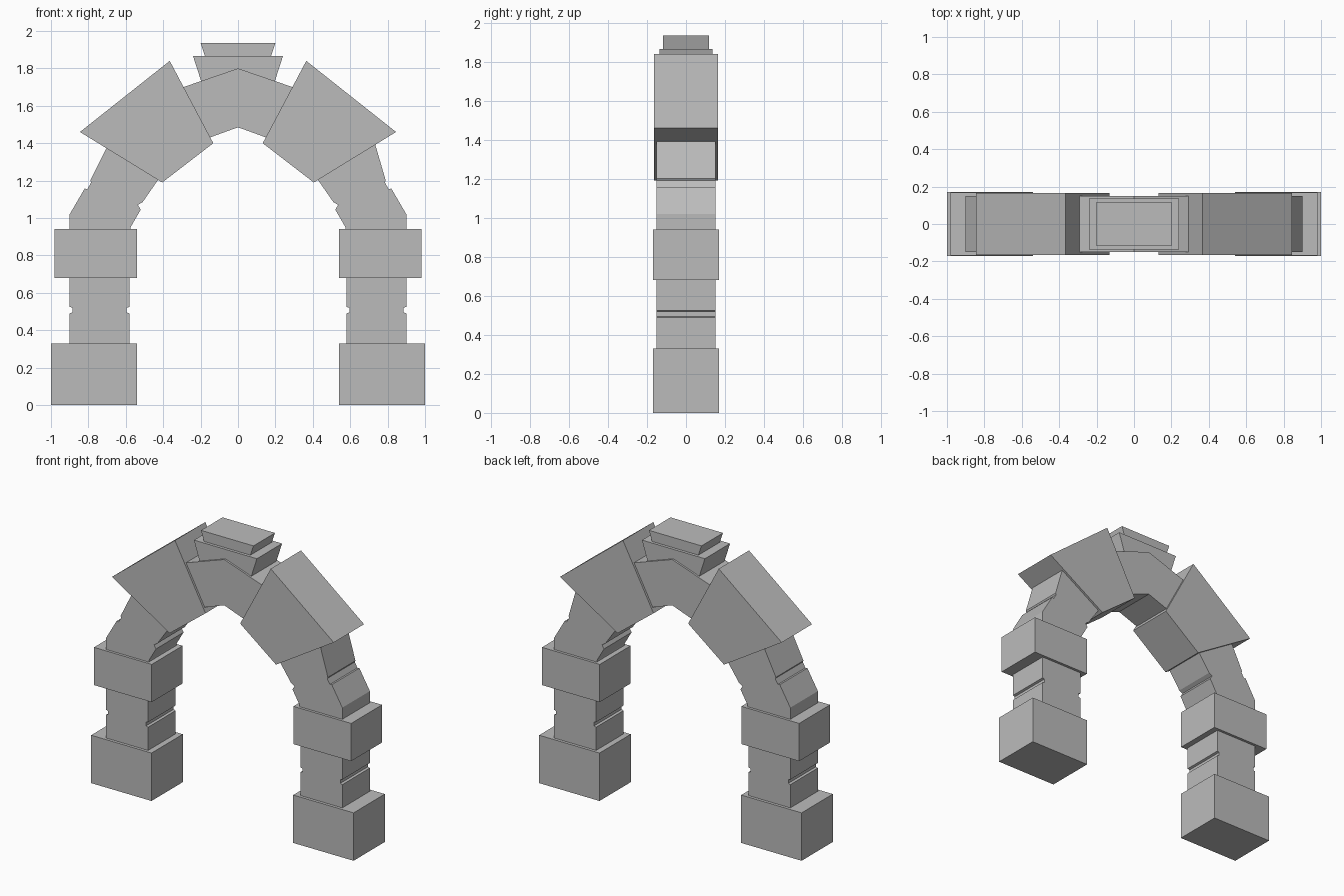
import bpy
import bmesh

cube = bpy.data.objects.get("Cube")
if cube:
    bpy.data.objects.remove(cube, do_unlink=True)

stone = bpy.data.materials.new("grey stone")
stone.use_nodes = True
colour = (0.5, 0.5, 0.5, 1)
stone.diffuse_color = colour
stone.node_tree.nodes["Principled BSDF"].inputs["Base Color"].default_value = colour


def slab(name, profile, half_depth, side=1):
    """Extrude a front (x, z) outline through the arch; side = -1 mirrors it."""
    bm = bmesh.new()
    face = bm.faces.new([bm.verts.new((x * side, -half_depth, z)) for x, z in profile])
    ext = bmesh.ops.extrude_face_region(bm, geom=[face], use_keep_orig=True)
    moved = [v for v in ext["geom"] if isinstance(v, bmesh.types.BMVert)]
    bmesh.ops.translate(bm, verts=moved, vec=(0, 2 * half_depth, 0))
    bmesh.ops.recalc_face_normals(bm, faces=bm.faces[:])
    mesh = bpy.data.meshes.new(name)
    bm.to_mesh(mesh)
    bm.free()
    mesh.materials.append(stone)
    obj = bpy.data.objects.new(name, mesh)
    bpy.context.collection.objects.link(obj)
    return obj


def box(x0, x1, z0, z1):
    return [(x0, z0), (x1, z0), (x1, z1), (x0, z1)]


def wedge(bottom, top, z0, z1):
    return [(-bottom, z0), (bottom, z0), (top, z1), (-top, z1)]


for label, side, lean in (("left", 1, 0.72), ("right", -1, 0.67)):
    # Pillar: wide foot, grooved shaft, wide capital
    slab(label + "_base_block", box(0.54, 1.0, 0, 0.33), 0.17, side)
    shaft = [(0.58, 0.32), (0.9, 0.32), (0.9, 0.49), (0.885, 0.495), (0.885, 0.52),
             (0.9, 0.525), (0.9, 0.69), (0.58, 0.69), (0.58, 0.525), (0.595, 0.52),
             (0.595, 0.495), (0.58, 0.49)]
    slab(label + "_grooved_shaft", shaft, 0.15, side)
    slab(label + "_capital_block", box(0.54, 0.98, 0.68, 0.94), 0.168, side)

    # Leaning stones with a groove where they meet
    haunch = [(0.575, 0.93), (0.9, 0.93), (0.9, 1.02), (0.82, 1.157), (0.805, 1.155),
              (0.785, 1.19), (0.79, 1.2), (lean, 1.44), (0.36, 1.3), (0.43, 1.2),
              (0.51, 1.085), (0.535, 1.07), (0.52, 1.045), (0.575, 0.95)]
    slab(label + "_leaning_stones", haunch, 0.15, side)

    # Large tilted shoulder block
    shoulder = [(0.365, 1.84), (0.845, 1.46), (0.405, 1.19), (0.132, 1.4)]
    slab(label + "_shoulder_block", shoulder, 0.165, side)

# Bent crown stone and stepped keystone
crown = [(-0.3, 1.697), (0, 1.8), (0.3, 1.697), (0.16, 1.427), (0, 1.485), (-0.16, 1.427)]
slab("crown_stone", crown, 0.15)
slab("keystone", wedge(0.19, 0.24, 1.71, 1.865), 0.137)
slab("keystone_cap", wedge(0.175, 0.2, 1.86, 1.935), 0.117)
